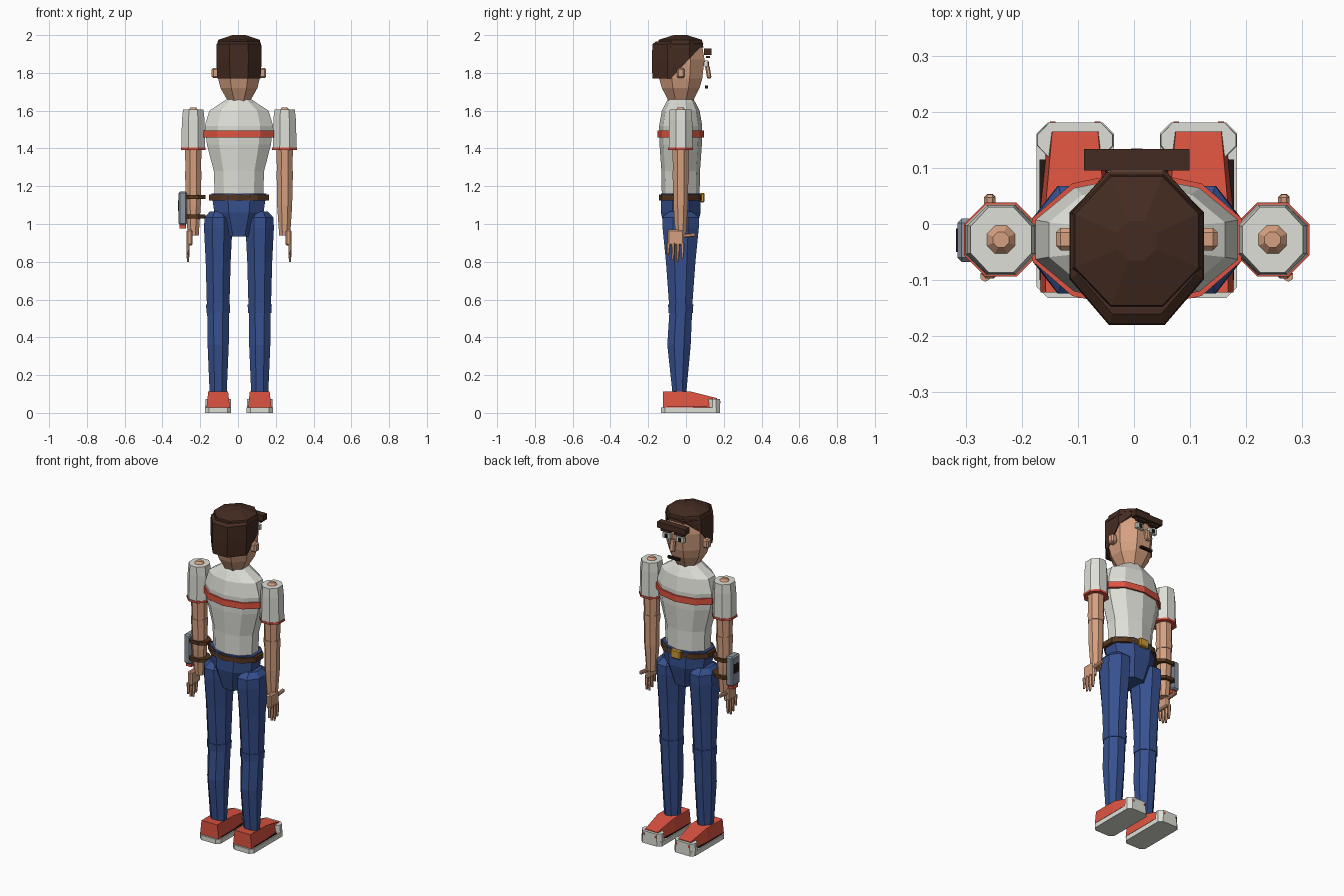
import bpy, bmesh, math
from mathutils import Vector

if "Cube" in bpy.data.objects:
    bpy.data.objects.remove(bpy.data.objects["Cube"])

OX, CY = 0.005, -0.028  # body axis


def material(name, *rgb):
    lin = [((c / 255 + 0.055) / 1.055) ** 2.4 for c in rgb] + [1]
    m = bpy.data.materials.new(name)
    m.use_nodes = True
    m.diffuse_color = lin
    m.node_tree.nodes["Principled BSDF"].inputs["Base Color"].default_value = lin
    return m


HAIR = material("hair_brown", 68, 43, 33)
SKIN = material("skin", 213, 160, 128)
SHIRT = material("off_white", 222, 223, 215)
RED = material("red", 222, 84, 65)
DENIM = material("denim_blue", 54, 80, 142)
LEATHER = material("leather_brown", 84, 54, 30)
GOLD = material("gold", 205, 155, 55)
STEEL = material("steel_grey", 140, 149, 160)
DARK = material("dark", 34, 22, 20)


def finish(name, bm, mat):
    bmesh.ops.recalc_face_normals(bm, faces=bm.faces)
    me = bpy.data.meshes.new(name)
    bm.to_mesh(me)
    bm.free()
    me.materials.append(mat)
    ob = bpy.data.objects.new(name, me)
    bpy.context.collection.objects.link(ob)
    return ob


def loft(name, mat, x, rings, sides=8, turn=0.5, cut=None):
    """Stack of polygon rings (z, y centre, x half, y half), capped at both ends."""
    bm = bmesh.new()
    grow = 1 / math.cos(math.pi / sides) if sides == 8 and turn else 1
    loops = []
    for z, cy, rx, ry in rings:
        angles = [(i + turn) * math.tau / sides for i in range(sides)]
        loops.append([bm.verts.new((x + rx * grow * math.cos(a),
                                    cy + ry * grow * math.sin(a), z)) for a in angles])
    for a, b in zip(loops, loops[1:]):
        for i in range(sides):
            j = (i + 1) % sides
            bm.faces.new((a[i], a[j], b[j], b[i]))
    bm.faces.new(loops[0])
    bm.faces.new(loops[-1])
    if cut:
        geom = bm.verts[:] + bm.edges[:] + bm.faces[:]
        bmesh.ops.bisect_plane(bm, geom=geom, plane_co=cut[0], plane_no=cut[1], clear_outer=True)
        bmesh.ops.holes_fill(bm, edges=[e for e in bm.edges if e.is_boundary])
    return finish(name, bm, mat)


def box(name, mat, lo, hi, bevel=0, tilt=0):
    """Axis-aligned box between two corners, optionally bevelled or tilted about x."""
    lo, hi = Vector(lo), Vector(hi)
    bm = bmesh.new()
    bmesh.ops.create_cube(bm, size=1)
    bmesh.ops.scale(bm, vec=hi - lo, verts=bm.verts)
    if bevel:
        bmesh.ops.bevel(bm, geom=bm.edges[:], offset=bevel, segments=1, affect='EDGES')
    ob = finish(name, bm, mat)
    ob.location = (lo + hi) / 2
    ob.rotation_euler.x = tilt
    return ob


def prism(name, mat, outline, z0, z1, top_scale=1):
    """Upright extrusion of an x,y outline."""
    bm = bmesh.new()
    mx = sum(p[0] for p in outline) / len(outline)
    low = [bm.verts.new((px, py, z0)) for px, py in outline]
    high = [bm.verts.new((mx + (px - mx) * top_scale, py, z1)) for px, py in outline]
    bm.faces.new(low)
    bm.faces.new(high)
    n = len(outline)
    for i in range(n):
        bm.faces.new((low[i], low[(i + 1) % n], high[(i + 1) % n], high[i]))
    return finish(name, bm, mat)


def chamfered(x, half, y0, y1, c):
    return [(x - half + c, y0), (x + half - c, y0), (x + half, y0 + c), (x + half, y1 - c),
            (x + half - c, y1), (x - half + c, y1), (x - half, y1 - c), (x - half, y0 + c)]


# Torso, stripe, belt and pelvis
loft("shirt", SHIRT, OX, [
    (1.15, CY, .135, .1), (1.28, CY, .14, .102), (1.42, CY, .178, .112), (1.52, CY, .19, .114),
    (1.6, CY, .165, .1), (1.64, CY, .1, .08), (1.66, CY, .07, .068)], sides=10, turn=.5)
loft("chest_stripe", RED, OX, [(1.458, CY, .196, .124), (1.495, CY, .196, .124)], 10)
loft("belt", LEATHER, OX, [(1.125, CY, .168, .116), (1.155, CY, .168, .116)], 10)
box("buckle", GOLD, (OX - .032, .075, 1.115), (OX + .032, .097, 1.165), .005)
loft("pelvis", DENIM, OX, [(.935, CY, .075, .075), (1.06, CY, .13, .105),
                           (1.162, CY, .145, .103)])

# Head and hair
loft("head", SKIN, OX, [
    (1.63, CY, .055, .055), (1.662, CY, .065, .07), (1.72, CY, .098, .1), (1.77, CY, .11, .114),
    (1.87, CY, .115, .126), (1.94, CY, .105, .114)])
loft("hair_back", HAIR, OX, [(1.77, -.04, .114, .138), (1.86, -.04, .12, .14),
                             (1.952, -.04, .118, .138), (1.965, -.04, .105, .12)],
     cut=((0, -.08, 1.77), (0, .17, -.16)))
loft("hair_top", HAIR, OX, [(1.935, -.03, .12, .122), (1.975, -.03, .11, .115),
                            (2.0, -.03, .035, .035)])
box("fringe", HAIR, (OX - .094, .095, 1.895), (OX + .094, .134, 1.93))

# Face
box("nose", SKIN, (OX - .016, .106, 1.77), (OX + .016, .13, 1.84), .006, .16)
box("mouth", DARK, (OX - .038, .1, 1.718), (OX + .038, .116, 1.732))
for s, side in ((1, "left"), (-1, "right")):
    ex = OX + s * .045
    box(side + "_eyebrow", HAIR, (ex - .03, .105, 1.878), (ex + .03, .128, 1.89))
    box(side + "_eye", SHIRT, (ex - .025, .098, 1.835), (ex + .025, .116, 1.866))
    box(side + "_pupil", DARK, (ex - .009, .114, 1.84), (ex + .009, .121, 1.861))
    e = OX + s * .124
    box(side + "_ear", SKIN, (e - .02, -.047, 1.772), (e + .02, -.007, 1.826), .008)

    # Leg
    lx = OX + s * .11
    loft(side + "_leg", DENIM, lx, [
        (.1, -.035, .045, .036), (.36, -.037, .056, .062), (.53, CY, .058, .06),
        (.58, CY, .06, .062), (.8, CY, .066, .078), (.98, CY, .075, .096),
        (1.035, CY, .072, .096), (1.065, CY, .045, .06)])
    loft(side + "_knee", DENIM, lx, [(.53, CY, .062, .064), (.575, CY, .064, .067)])

    # Shoe: sole, upper with sloping front, toe cap
    prism(side + "_sole", SHIRT, chamfered(lx, .069, -.132, .181, .02), 0, .028)
    upper = prism(side + "_shoe", RED, [(lx - .062, -.122), (lx + .062, -.122), (lx + .062, .03),
                                        (lx + .048, .165), (lx - .048, .165), (lx - .062, .03)],
                  .028, .112, .85)
    for v in upper.data.vertices:
        if v.co.z > .1 and v.co.y > .1:
            v.co.z = .078
    prism(side + "_toe_cap", SHIRT, chamfered(lx, .069, .118, .181, .022), .02, .074, .97)
    box(side + "_sole_line", DARK, (lx - .0635, -.1, .03), (lx + .0635, .115, .035))
    for t in (-.04, .04):
        box(side + "_toe_dot", RED, (lx + t - .005, .175, .05), (lx + t + .005, .183, .062))

    # Sleeve and arm
    ax = OX + s * .244
    sx = OX + s * .242
    loft(side + "_sleeve", SHIRT, sx, [(1.4, CY, .063, .063), (1.55, CY, .06, .061),
                                       (1.605, CY, .054, .058)])
    loft(side + "_cuff", RED, sx, [(1.392, CY, .066, .066), (1.404, CY, .066, .066)])
    loft(side + "_arm", SKIN, sx, [
        (.94, CY, .029, .028), (1.1, CY, .04, .039), (1.22, CY, .041, .04), (1.29, CY, .041, .041),
        (1.4, CY, .044, .044), (1.605, CY, .025, .025), (1.618, CY, .014, .014)])
    loft(side + "_elbow", SKIN, sx, [(1.232, CY, .043, .043), (1.28, CY, .044, .044)])

    # Hand hangs down, thumb towards the face side
    hx = OX + s * .262
    box(side + "_palm", SKIN, (hx - .015, -.097, .885), (hx + .015, -.01, .97), .008)
    for i, tip in enumerate((.835, .81, .8, .815)):
        fy = -.093 + i * .025
        fx = hx + s * .008
        loft(side + "_finger", SKIN, fx, [(tip, fy - .003, .006, .006), (tip + .04, fy, .009, .009),
                                          (.9, fy, .01, .01)], 6)
    box(side + "_thumb", SKIN, (hx - .01, -.02, .93), (hx + .01, .053, .95), .005, .1)

# Wrist gadget strapped on the right forearm
gx = OX - .242
for z in (1.03, 1.133):
    loft("gadget_strap", LEATHER, gx, [(z, CY, .066, .05), (z + .02, CY, .066, .05)])
box("gadget_body", STEEL, (-.315, -.068, .995), (-.27, .01, 1.172), .008)
box("gadget_screen", DARK, (-.317, -.05, 1.07), (-.31, -.008, 1.125))
box("gadget_tip", RED, (-.31, -.052, .975), (-.275, -.006, 1.0))
